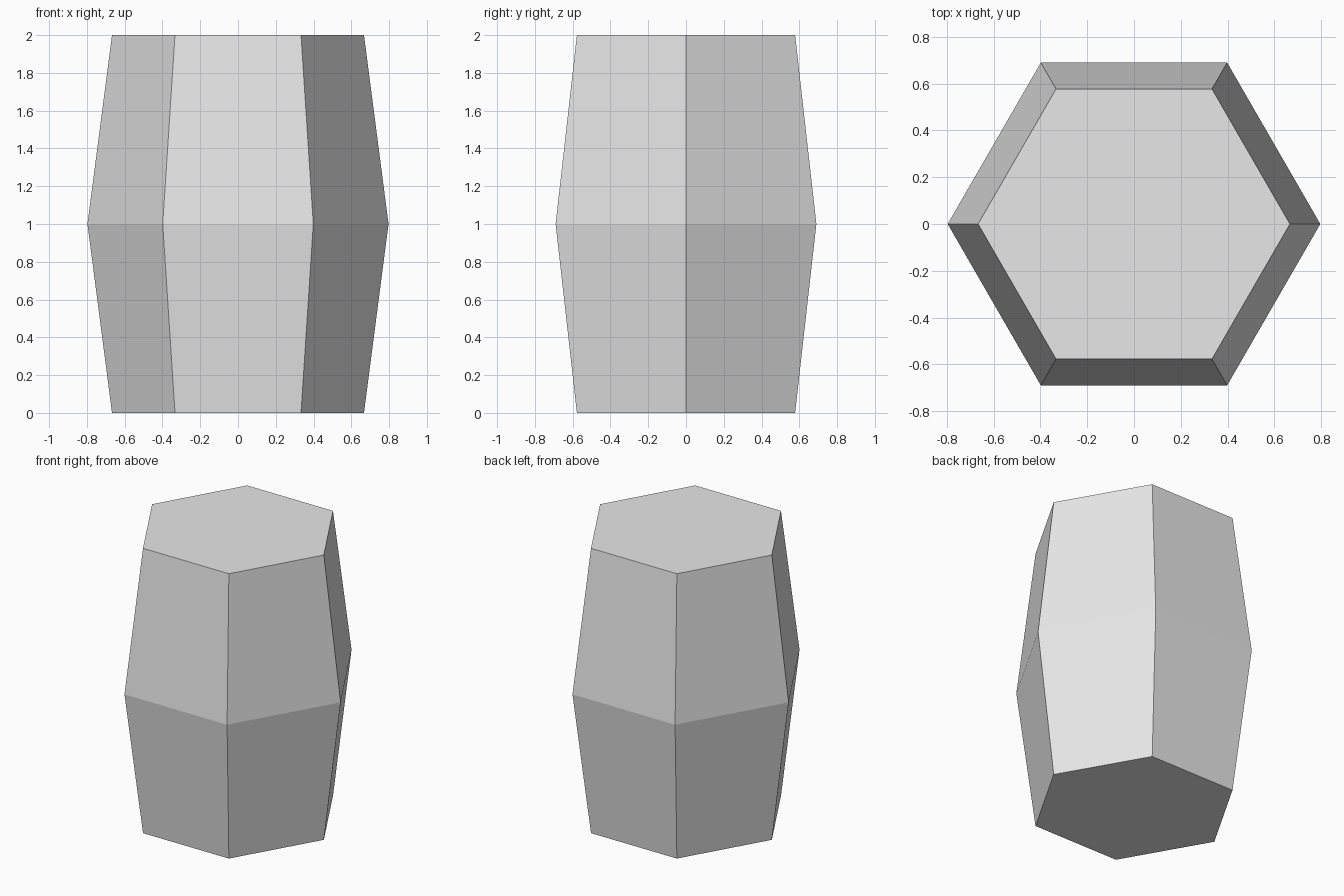
import bpy, bmesh, math

if "Cube" in bpy.data.objects:
    bpy.data.objects.remove(bpy.data.objects["Cube"])

SIDES = 6
# (height, corner radius) of each hexagonal ring
RINGS = [(0.0, 0.667), (1.0, 0.797), (2.0, 0.667)]

grey = bpy.data.materials.new("light_grey")
grey.diffuse_color = (0.8, 0.8, 0.8, 1.0)
grey.use_nodes = True
grey.node_tree.nodes["Principled BSDF"].inputs["Base Color"].default_value = grey.diffuse_color

# Hexagonal barrel: three rings joined by flat walls and closed by caps
bm = bmesh.new()
rings = []
for z, r in RINGS:
    rings.append([bm.verts.new((r * math.cos(math.tau * i / SIDES),
                                r * math.sin(math.tau * i / SIDES), z))
                  for i in range(SIDES)])
for low, high in zip(rings, rings[1:]):
    for i in range(SIDES):
        j = (i + 1) % SIDES
        bm.faces.new((low[i], low[j], high[j], high[i]))
bm.faces.new(rings[0][::-1])
bm.faces.new(rings[-1])

mesh = bpy.data.meshes.new("hexagonal_barrel")
bm.to_mesh(mesh)
bm.free()
mesh.materials.append(grey)
barrel = bpy.data.objects.new("hexagonal_barrel", mesh)
bpy.context.collection.objects.link(barrel)
